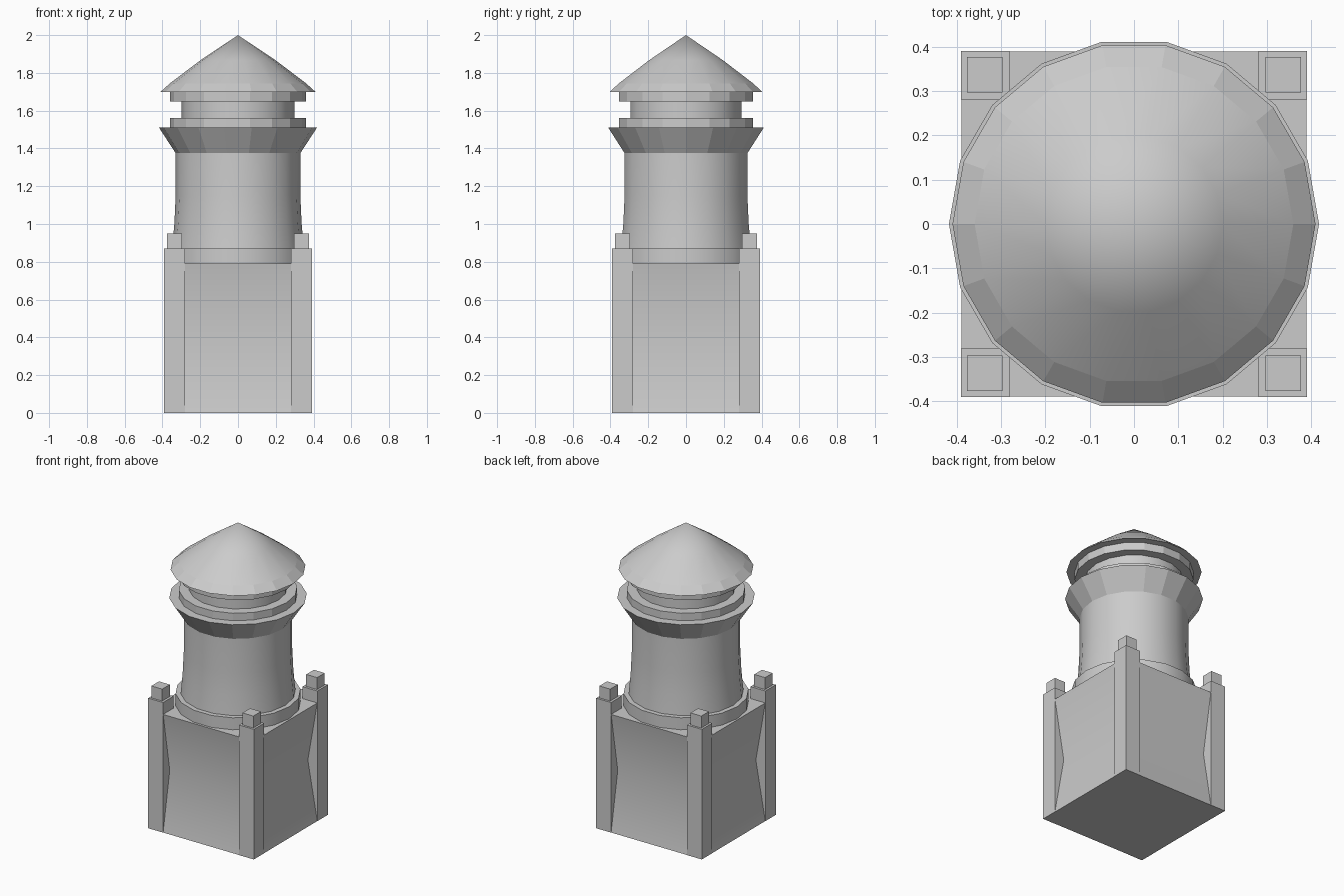
import bpy, bmesh
from math import cos, sin, pi

if "Cube" in bpy.data.objects:
    bpy.data.objects.remove(bpy.data.objects["Cube"])

SIDES = 18


def finish(name, bm):
    bmesh.ops.recalc_face_normals(bm, faces=bm.faces)
    mesh = bpy.data.meshes.new(name)
    bm.to_mesh(mesh)
    bm.free()
    obj = bpy.data.objects.new(name, mesh)
    bpy.context.collection.objects.link(obj)
    return obj


def lathe(name, profile, smooth_rows=()):
    """Spin an (r, z) profile from bottom to top; listed rows are smooth shaded."""
    bm = bmesh.new()
    rings = []
    for r, z in profile:
        n = SIDES if r > 0 else 1
        rings.append([bm.verts.new((r * cos(2 * pi * i / SIDES), r * sin(2 * pi * i / SIDES), z))
                      for i in range(n)])
    for row, (a, b) in enumerate(zip(rings, rings[1:])):
        for i in range(SIDES):
            j = (i + 1) % SIDES
            quad = [a[i], a[j], b[j], b[i]] if len(b) > 1 else [a[i], a[j], b[0]]
            bm.faces.new(quad).smooth = row in smooth_rows
    bm.faces.new(rings[0])
    if len(rings[-1]) > 1:
        bm.faces.new(rings[-1])
    # keep flat rows and caps crisp against smooth rows
    for e in bm.edges:
        if any(not f.smooth for f in e.link_faces):
            e.smooth = False
    return finish(name, bm)


def box(name, x, y, z0, z1, size):
    bm = bmesh.new()
    bmesh.ops.create_cube(bm, size=1)
    for v in bm.verts:
        v.co = (x + v.co.x * size, y + v.co.y * size, z0 + (v.co.z + 0.5) * (z1 - z0))
    return finish(name, bm)


# square base with walls that pinch inward at mid height
bm = bmesh.new()
levels = [[bm.verts.new((sx * h, sy * h, z)) for sx, sy in ((-1, -1), (1, -1), (1, 1), (-1, 1))]
          for h, z in ((0.39, 0), (0.32, 0.39), (0.39, 0.79))]
bm.faces.new(levels[0])
bm.faces.new(levels[2])
for a, b in zip(levels, levels[1:]):
    for i in range(4):
        j = (i + 1) % 4
        bm.faces.new((a[i], a[j], b[j], b[i])).smooth = True
        a_edge = bm.edges.get((a[i], b[i]))
        a_edge.smooth = False
for ring in (levels[0], levels[2]):
    for i in range(4):
        bm.edges.get((ring[i], ring[(i + 1) % 4])).smooth = False
finish("base_walls", bm)

# corner posts with small cube caps
for sx in (-1, 1):
    for sy in (-1, 1):
        box("corner_post", sx * 0.336, sy * 0.336, 0, 0.87, 0.11)
        box("post_cap", sx * 0.337, sy * 0.337, 0.87, 0.95, 0.08)

# round tower
lathe("drum_plinth", [(0.38, 0.79), (0.38, 0.87)], {0})
lathe("drum", [(0.35, 0.86), (0.337, 1.0), (0.33, 1.15), (0.33, 1.38)], {0, 1, 2})
lathe("cornice", [(0.33, 1.375), (0.418, 1.51)])
lathe("lower_ring", [(0.36, 1.51), (0.36, 1.56)])
lathe("lantern_neck", [(0.298, 1.56), (0.298, 1.648)], {0})
lathe("upper_ring", [(0.36, 1.648), (0.36, 1.70)])

# conical roof with a faceted eave
lathe("roof", [(0.41, 1.70), (0.36, 1.745), (0.20, 1.866), (0, 2.0)], {1, 2})
